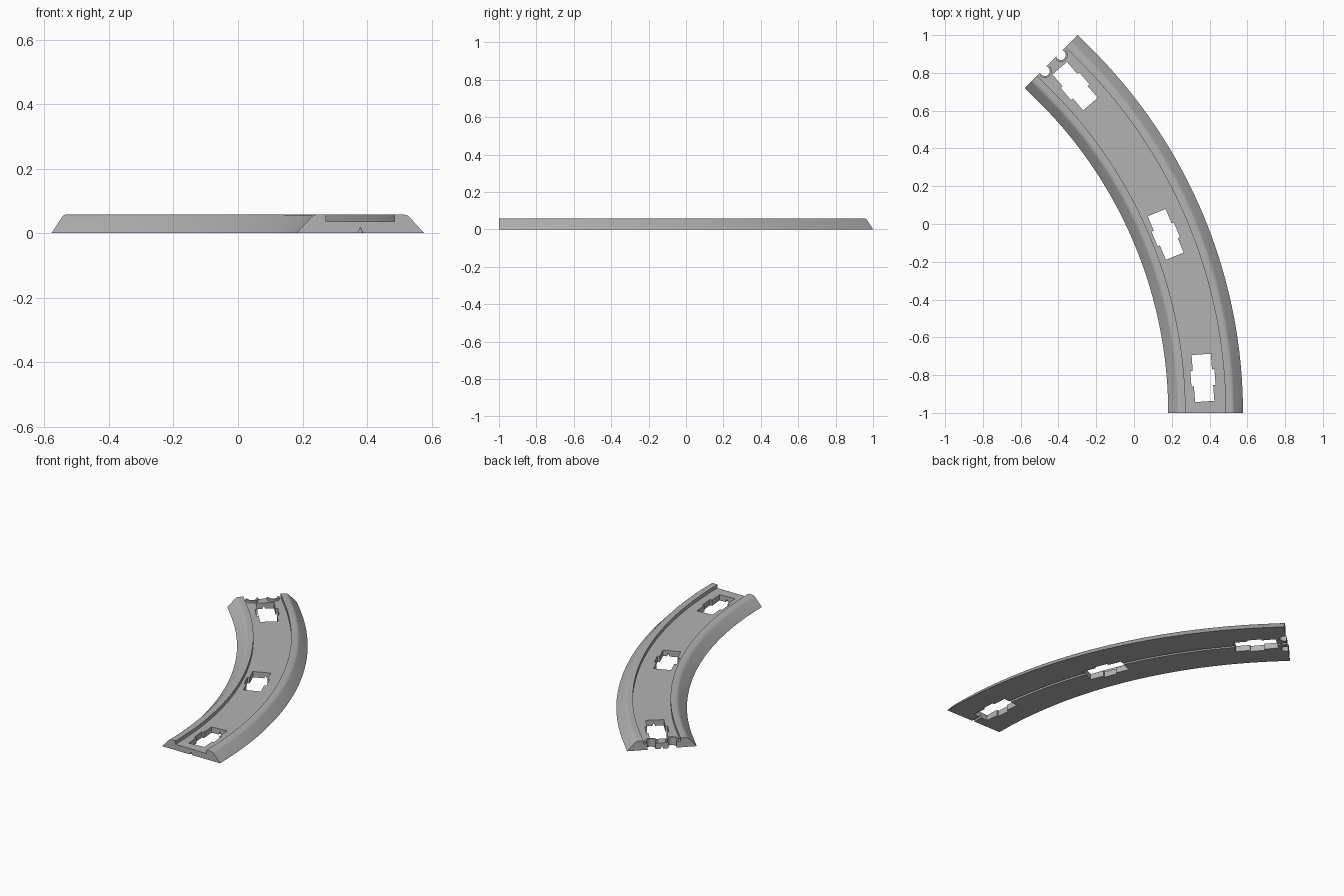
import bpy, bmesh, math
from mathutils import Vector, Matrix

if "Cube" in bpy.data.objects:
    bpy.data.objects.remove(bpy.data.objects["Cube"], do_unlink=True)

GREY = (0.45, 0.45, 0.45, 1)
mat = bpy.data.materials.new("light grey")
mat.use_nodes = True
mat.diffuse_color = GREY
mat.node_tree.nodes["Principled BSDF"].inputs["Base Color"].default_value = GREY

CENTRE = Vector((-2.14, -1, 0))
RADIUS = 2.519            # centre line of the track
SWEEP = math.pi / 4
TAIL = 0.112              # short straight after the bend


def frame(angle, along=0):
    """Matrix with x pointing outward and y pointing along the track."""
    rot = Matrix.Rotation(angle, 4, 'Z')
    return Matrix.Translation(CENTRE) @ rot @ Matrix.Translation((RADIUS, along, 0))


def finish(bm, name, cutter=False):
    bmesh.ops.recalc_face_normals(bm, faces=bm.faces)
    mesh = bpy.data.meshes.new(name)
    bm.to_mesh(mesh)
    bm.free()
    mesh.materials.append(mat)
    ob = bpy.data.objects.new(name, mesh)
    bpy.context.collection.objects.link(ob)
    ob.hide_render = cutter
    return ob


def sweep(profile, frames, name):
    bm = bmesh.new()
    rings = [[bm.verts.new(m @ Vector((x, 0, z))) for x, z in profile] for m in frames]
    n = len(profile)
    for a, b in zip(rings, rings[1:]):
        for i in range(n):
            j = (i + 1) % n
            bm.faces.new((a[i], a[j], b[j], b[i]))
    bm.faces.new(rings[0])
    bm.faces.new(rings[-1])
    return finish(bm, name)


def prism(outline, matrix, z0, z1, name, cutter=False):
    bm = bmesh.new()
    low, high = [[bm.verts.new(matrix @ Vector((x, y, z))) for x, y in outline]
                 for z in (z0, z1)]
    bm.faces.new(low)
    bm.faces.new(high)
    n = len(outline)
    for i in range(n):
        j = (i + 1) % n
        bm.faces.new((low[i], low[j], high[j], high[i]))
    return finish(bm, name, cutter)


def cut(ob, tool):
    mod = ob.modifiers.new("cut", 'BOOLEAN')
    mod.operation = 'DIFFERENCE'
    mod.solver = 'EXACT'
    mod.object = tool
    bpy.context.view_layer.objects.active = ob
    bpy.ops.object.modifier_apply(modifier=mod.name)
    bpy.data.objects.remove(tool, do_unlink=True)


# Track body: sloped sides, raised rails, sunken floor, small groove below
half = [(0.008, 0), (0.198, 0), (0.152, 0.05), (0.146, 0.055), (0.136, 0.058),
        (0.106, 0.058), (0.106, 0.036)]
profile = half + [(-x, z) for x, z in reversed(half)] + [(0, 0.018)]
frames = [frame(SWEEP * i / 40) for i in range(41)] + [frame(SWEEP, TAIL)]
track = sweep(profile, frames, "curved_track")

# Three windows with a wider middle
W, L, TAB, TL = 0.051, 0.125, 0.064, 0.042
quarter = [(W, -L), (W, -TL), (TAB, -TL), (TAB, TL), (W, TL), (W, L)]
window = quarter + [(-x, y) for x, y in reversed(quarter)]
for x, y, tilt in ((0.365, -0.815, 4.3), (0.168, -0.055, 22.5), (-0.312, 0.73, 40.5)):
    place = Matrix.Translation((x, y, 0)) @ Matrix.Rotation(math.radians(tilt), 4, 'Z')
    cut(track, prism(window, place, -0.1, 0.1, "window_cutter", True))

# Two round sockets at the far end, each with a raised lip
end = frame(SWEEP, TAIL)
R_IN, R_OUT = 0.026, 0.036


def arc(radius, start, stop, steps=16):
    return [(radius * math.cos(a), radius * math.sin(a))
            for a in (start + (stop - start) * i / steps for i in range(steps + 1))]


for side, label in ((-1, "inner"), (1, "outer")):
    place = end @ Matrix.Translation((side * 0.06, -0.012, 0))
    socket = arc(R_IN, math.radians(155), math.radians(385)) + [(0.02, 0.06), (-0.02, 0.06)]
    cut(track, prism(socket, place, -0.1, 0.1, "socket_cutter", True))
    lip = arc(R_OUT, math.pi, 2 * math.pi) + arc(R_IN, 2 * math.pi, math.pi)
    prism(lip, place, 0.03, 0.05, label + "_socket_lip")

# Smooth sides with crisp edges
bpy.ops.object.select_all(action='DESELECT')
track.select_set(True)
bpy.context.view_layer.objects.active = track
bpy.ops.object.shade_smooth_by_angle(angle=math.radians(35))
